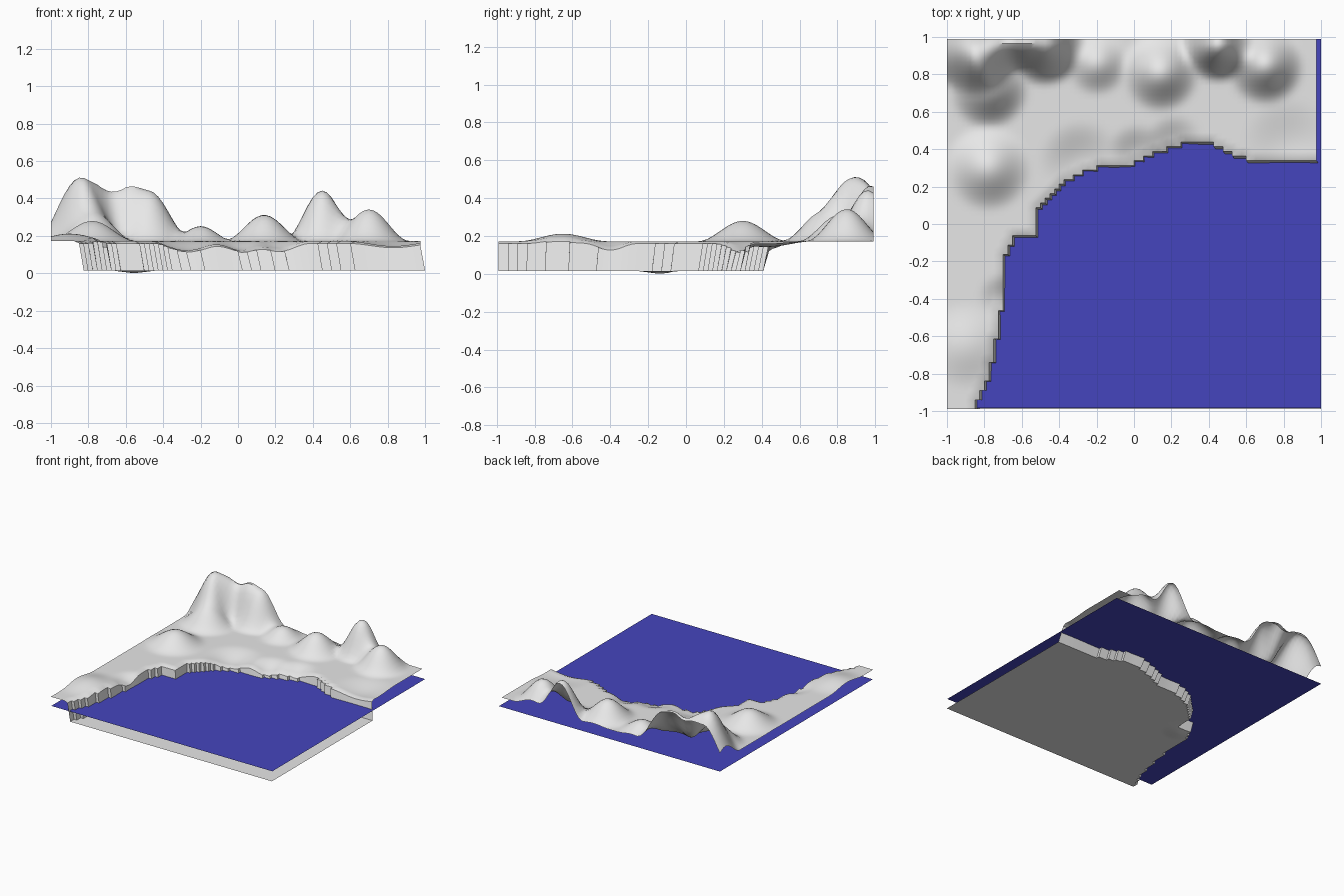
import bpy, bmesh, math

if "Cube" in bpy.data.objects:
    bpy.data.objects.remove(bpy.data.objects["Cube"])

STEP = 0.025
NX, NY = 79, 79
X0, Y0, DY = -1.0, -0.99, 1.98 / 79
LAND_Z, SEA_Z, WATER_Z = 0.172, 0.015, 0.095

# hills and hollows: x, y, height, radius
BUMPS = [
    (-0.85, 0.92, 0.33, 0.24), (-0.48, 0.97, 0.27, 0.24), (-0.66, 0.98, 0.20, 0.19),
    (-0.78, 0.73, 0.16, 0.23), (-0.78, 0.30, 0.108, 0.24), (-0.90, -0.65, 0.04, 0.24),
    (-0.20, 0.86, 0.08, 0.18), (0.14, 0.81, 0.14, 0.22), (0.45, 0.96, 0.27, 0.21),
    (0.70, 0.85, 0.17, 0.22),
    (-0.28, 0.32, -0.05, 0.24), (0.02, 0.36, -0.05, 0.18), (0.22, 0.42, -0.045, 0.17),
    (0.83, 0.42, -0.03, 0.26), (-0.70, -0.40, -0.035, 0.14),
]
# shoreline, y as a function of x
COAST = [(-0.86, -1.0), (-0.77, -0.79), (-0.715, -0.49), (-0.685, -0.13), (-0.64, -0.075),
         (-0.535, -0.055), (-0.52, 0.075), (-0.38, 0.225), (-0.19, 0.31), (-0.03, 0.315),
         (0.13, 0.385), (0.29, 0.44), (0.39, 0.44), (0.59, 0.35), (1.1, 0.345)]


def height(x, y):
    z = LAND_Z
    for bx, by, h, r in BUMPS:
        d = math.hypot(x - bx, y - by) / r
        if d < 1:
            z += h * (0.5 + 0.5 * math.cos(math.pi * d))
    return z


def is_sea(x, y):
    for (xa, ya), (xb, yb) in zip(COAST, COAST[1:]):
        if xa <= x <= xb:
            return y < ya + (yb - ya) * (x - xa) / (xb - xa)
    return False


def material(name, rgb):
    m = bpy.data.materials.new(name)
    m.diffuse_color = (*rgb, 1)
    m.use_nodes = True
    m.node_tree.nodes["Principled BSDF"].inputs["Base Color"].default_value = m.diffuse_color
    return m


def add_object(name, bm, mat, smooth):
    me = bpy.data.meshes.new(name)
    bm.to_mesh(me)
    bm.free()
    ob = bpy.data.objects.new(name, me)
    bpy.context.collection.objects.link(ob)
    me.materials.append(mat)
    if smooth:
        bpy.context.view_layer.objects.active = ob
        ob.select_set(True)
        bpy.ops.object.shade_smooth_by_angle(angle=math.radians(40))
    return ob


# terrain: land sheet, sunken sea floor and the cliff joining them
bm = bmesh.new()
cache = {}


def vert(i, j, sunk):
    key = (i, j, sunk)
    if key not in cache:
        x, y = X0 + i * STEP, Y0 + j * DY
        if sunk:
            dip = 0.015 * max(0, 1 - math.hypot(x + 0.58, y + 0.12) / 0.12)
            co = (x + 0.025, y - 0.03 * (y - Y0) / 1.42, SEA_Z - dip)
        else:
            co = (x, y, height(x, y))
        cache[key] = bm.verts.new(co)
    return cache[key]


sea = [[is_sea(X0 + (i + .5) * STEP, Y0 + (j + .5) * DY) for j in range(NY)] for i in range(NX)]
for i in range(NX):
    for j in range(NY):
        s = sea[i][j]
        ring = [(i, j), (i + 1, j), (i + 1, j + 1), (i, j + 1)]
        bm.faces.new([vert(a, b, s) for a, b in ring])
        if not s:
            continue
        # cliff face wherever a sea cell meets a land cell
        for k, (di, dj) in enumerate([(0, -1), (1, 0), (0, 1), (-1, 0)]):
            ni, nj = i + di, j + dj
            if 0 <= ni < NX and 0 <= nj < NY and not sea[ni][nj]:
                p, q = ring[k], ring[(k + 1) % 4]
                bm.faces.new([vert(*q, True), vert(*p, True), vert(*p, False), vert(*q, False)])

# soften the shoreline rim slightly
rim = [v for (i, j, s), v in cache.items() if not s and (i, j, True) in cache]
for v in rim:
    v.co.z -= 0.012
add_object("terrain", bm, material("light grey", (0.8, 0.8, 0.8)), True)

# water surface
bm = bmesh.new()
bm.faces.new([bm.verts.new((x, y, WATER_Z)) for x, y in
              [(-1, -0.985), (1, -0.985), (1, 0.99), (-1, 0.99)]])
add_object("water", bm, material("deep blue", (0.06, 0.06, 0.51)), False)
